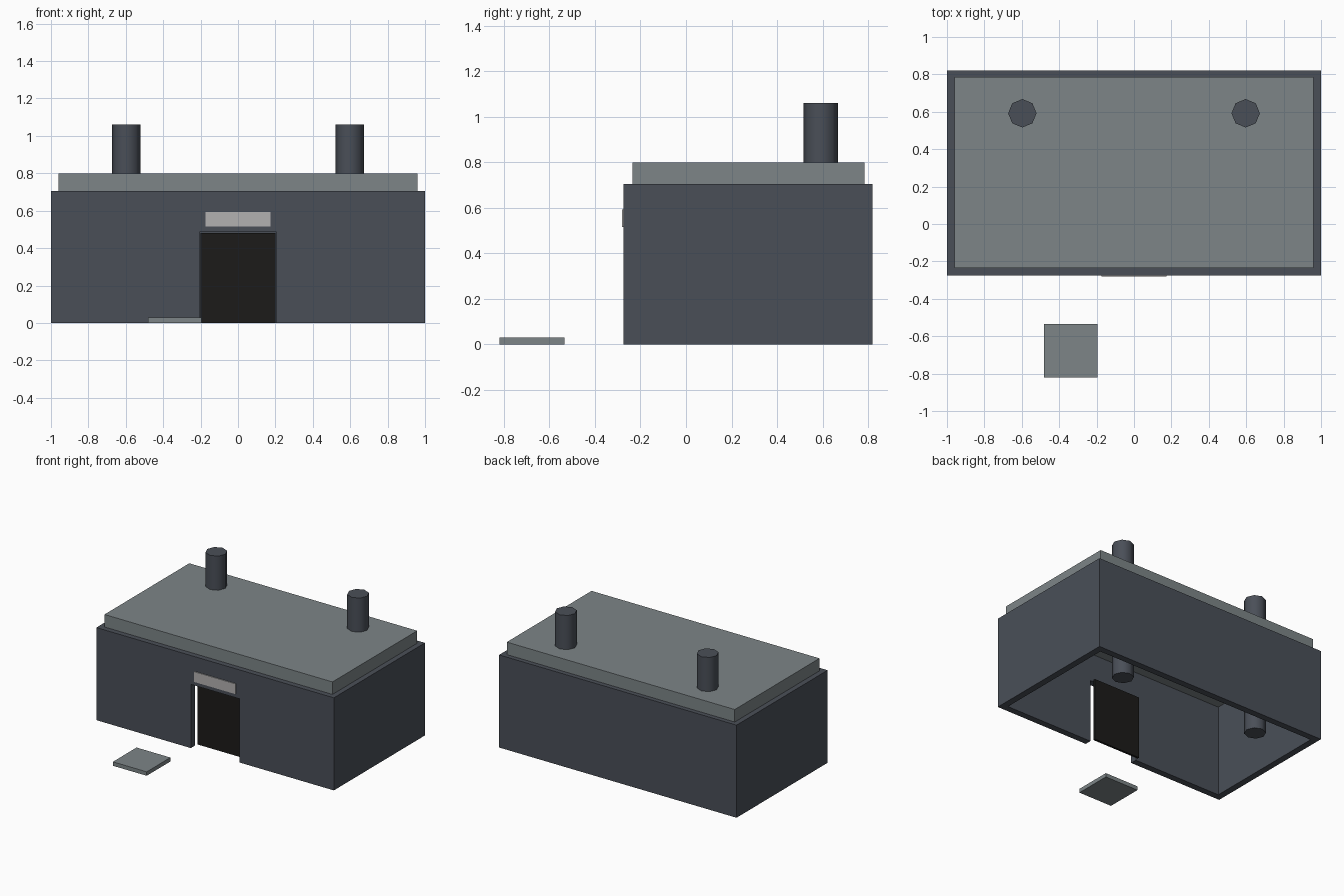
import bpy, bmesh, math

if "Cube" in bpy.data.objects:
    bpy.data.objects.remove(bpy.data.objects["Cube"])


def material(name, r, g, b):
    m = bpy.data.materials.new(name)
    m.diffuse_color = (r, g, b, 1)
    m.use_nodes = True
    m.node_tree.nodes["Principled BSDF"].inputs["Base Color"].default_value = m.diffuse_color
    return m


DARK = material("dark_slate", 0.068, 0.078, 0.097)
GREY = material("mid_grey", 0.205, 0.235, 0.245)
LIGHT = material("light_grey", 0.45, 0.44, 0.44)
BLACK = material("near_black", 0.0115, 0.011, 0.010)


def finish(name, bm, mat):
    bmesh.ops.recalc_face_normals(bm, faces=bm.faces)
    me = bpy.data.meshes.new(name)
    bm.to_mesh(me)
    bm.free()
    me.materials.append(mat)
    ob = bpy.data.objects.new(name, me)
    bpy.context.collection.objects.link(ob)
    return ob


def box(name, x, y, z, mat):
    """Box from (min, max) ranges on each axis."""
    bm = bmesh.new()
    bmesh.ops.create_cube(bm, size=1)
    for v in bm.verts:
        v.co = [(a + b) / 2 + c * (b - a) for (a, b), c in zip((x, y, z), v.co)]
    return finish(name, bm, mat)


W, Y0, Y1, H, T = 1.0, -0.275, 0.82, 0.705, 0.05   # shell size and wall thickness
DW, DH = 0.205, 0.485                              # doorway half width, height

# front wall: notched profile extruded through the wall thickness
bm = bmesh.new()
profile = [(-W, 0), (-DW, 0), (-DW, DH), (DW, DH), (DW, 0), (W, 0), (W, H), (-W, H)]
face = bm.faces.new([bm.verts.new((x, Y0, z)) for x, z in profile])
ext = bmesh.ops.extrude_face_region(bm, geom=[face])
moved = [g for g in ext["geom"] if isinstance(g, bmesh.types.BMVert)]
bmesh.ops.translate(bm, verts=moved, vec=(0, T, 0))
finish("front_wall", bm, DARK)

# other walls, open underneath
box("back_wall", (-W, W), (Y1 - T, Y1), (0, H), DARK)
box("left_wall", (-W, -W + T), (Y0 + T, Y1 - T), (0, H), DARK)
box("right_wall", (W - T, W), (Y0 + T, Y1 - T), (0, H), DARK)

# roof slab, set in from the wall tops
box("roof", (-0.96, 0.96), (-0.235, 0.785), (0.70, 0.80), GREY)

# recessed door, sign above it and loose paving slab
box("door", (-0.2, 0.2), (-0.2, -0.183), (0, 0.48), BLACK)
box("sign_board", (-0.175, 0.175), (-0.282, -0.262), (0.515, 0.593), LIGHT)
box("paving_slab", (-0.48, -0.195), (-0.82, -0.535), (0, 0.03), GREY)

# eight-sided chimneys running from the ground through the roof
for side, name in ((-1, "left_chimney"), (1, "right_chimney")):
    bpy.ops.mesh.primitive_cylinder_add(vertices=8, radius=0.076, depth=1.06,
                                        location=(side * 0.597, 0.592, 0.53))
    ob = bpy.context.object
    ob.name = name
    ob.data.materials.append(DARK)
    bpy.ops.object.shade_smooth_by_angle(angle=math.radians(60))
